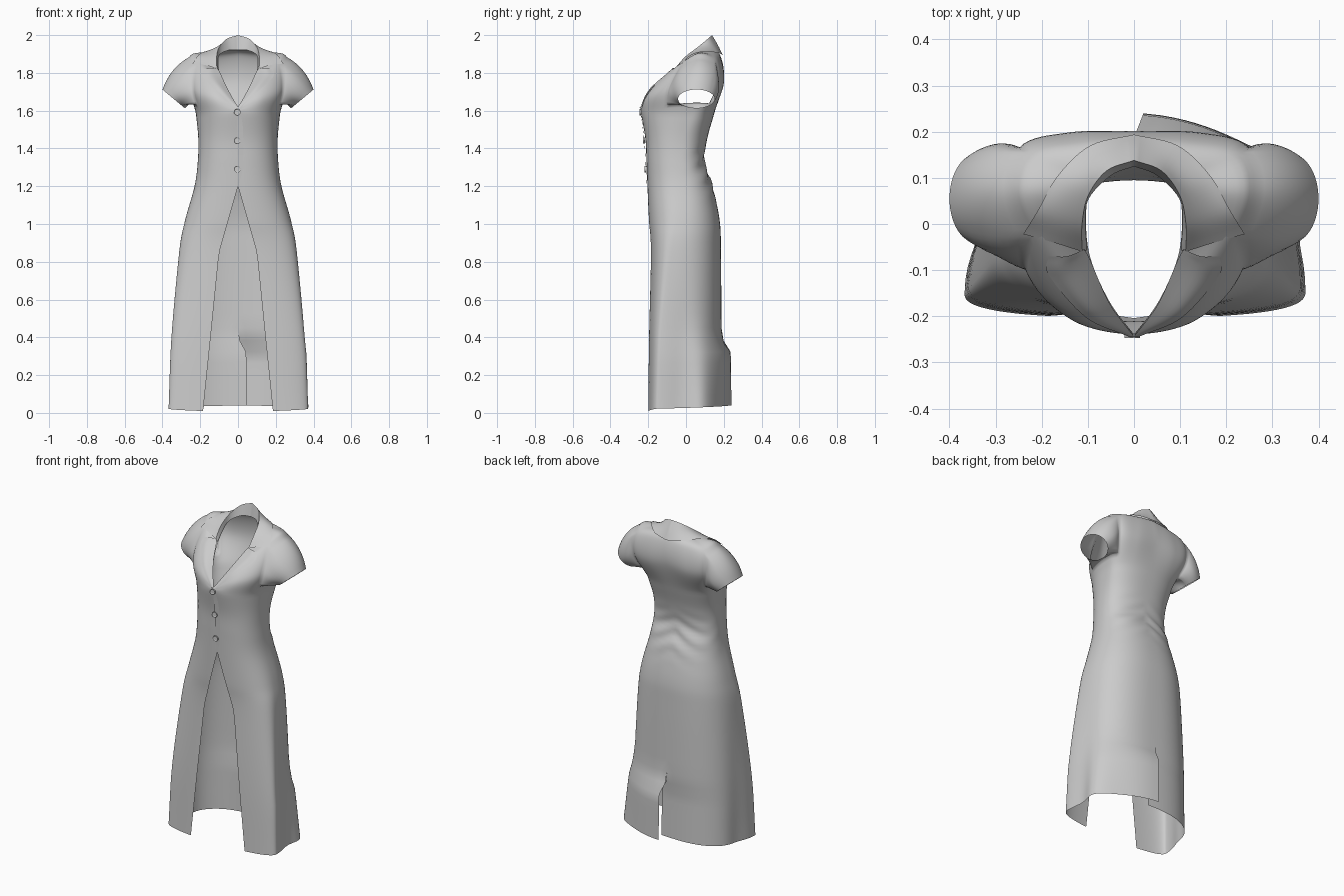
import bpy, bmesh, math
from mathutils import Vector

if "Cube" in bpy.data.objects:
    bpy.data.objects.remove(bpy.data.objects["Cube"])


def spline(pts, u):
    """Catmull-Rom through pts, u in 0..1."""
    pts = [Vector(p) for p in pts]
    p = [2 * pts[0] - pts[1]] + pts + [2 * pts[-1] - pts[-2]]
    f = u * (len(pts) - 1)
    i = min(int(f), len(pts) - 2)
    f -= i
    a, b, c, d = p[i:i + 4]
    return 0.5 * (2 * b + (c - a) * f + (2 * a - 5 * b + 4 * c - d) * f * f
                  + (3 * b - a - 3 * c + d) * f ** 3)


def finish(bm, name):
    bmesh.ops.remove_doubles(bm, verts=bm.verts, dist=0.0006)
    bmesh.ops.recalc_face_normals(bm, faces=bm.faces)
    mesh = bpy.data.meshes.new(name)
    bm.to_mesh(mesh)
    bm.free()
    ob = bpy.data.objects.new(name, mesh)
    bpy.context.collection.objects.link(ob)
    for poly in mesh.polygons:
        poly.use_smooth = True
    return ob


def add_grid(bm, rows, skip=lambda r, c: False):
    vs = [[bm.verts.new(p) for p in row] for row in rows]
    for r in range(len(rows) - 1):
        for c in range(len(rows[0]) - 1):
            if not skip(r, c):
                bm.faces.new((vs[r][c], vs[r][c + 1], vs[r + 1][c + 1], vs[r + 1][c]))
    return vs


# Skirt and waist sections: z, half width, front y, back y, widest y, squareness
SECTIONS = [(0, .368, -.203, .19, -.15, 2.6), (.4, .353, -.198, .188, -.13, 2.6),
            (.85, .312, -.188, .185, -.075, 2.5), (1.02, .280, -.197, .178, -.04, 2.4),
            (1.2, .230, -.204, .14, -.03, 2.4), (1.33, .213, -.209, .098, -.03, 2.4),
            (1.45, .210, -.215, .112, -.02, 2.4), (1.58, .222, -.237, .148, .03, 2.4)]
# Bodice rings from front centre to back centre
BUST = [(0, -.24, 1.605), (.13, -.207, 1.67), (.23, -.11, 1.71), (.265, .05, 1.75),
        (.245, .163, 1.74), (.14, .197, 1.74), (0, .20, 1.76)]
SHOULDER = [(0, -.24, 1.612), (.105, -.165, 1.735), (.205, -.035, 1.843), (.25, .065, 1.893),
            (.225, .15, 1.875), (.115, .177, 1.88), (0, .182, 1.89)]
NECK = [(0, -.24, 1.62), (.055, -.165, 1.71), (.098, -.06, 1.80), (.102, .05, 1.895),
        (.08, .09, 1.92), (.045, .115, 1.93), (0, .13, 1.93)]
COLS, LOW, UP = 48, 44, 8


def gap(z):
    if z >= 1.2:
        return 0
    return .10 * (1.2 - z) / .35 if z > .85 else .10 + .085 * (.85 - z) / .85


def section_point(a, t, side):
    z, rx, yf, yb, yc, n = a
    th0 = math.asin((gap(z) / rx) ** (n / 2))
    th = th0 + (math.pi - th0) * t
    s, c = max(math.sin(th), 0) if t < 1 else 0, math.cos(th)
    x = rx * s ** (2 / n)
    y = yc + ((yf if c > 0 else yb) - yc) * abs(c) ** (2 / n)
    # pinched skirt sides, diagonal waist creases and soft back folds
    low = max(0, 1 - z / .9)
    x -= .018 * low * math.exp(-((y + .02) / .07) ** 2)
    back = max(0, -c)
    crease = math.exp(-((z - 1.27) / .1) ** 2) * min(1, back * 1.5)
    wave = .006 * crease * math.sin(75 * (z + .5 * x + .35 * y))
    y += wave
    x -= wave * s * .6
    # back vent: right panel kicks out, left panel laps under
    f = min(1, max(0, (.4 - z) / .09))
    if side > 0:
        y += .05 * f * t ** 4
        x += .02 * f * t ** 2 + .05 * max(0, 1 - z / .5) * math.exp(-((t - .66) / .12) ** 2)
    else:
        x -= .045 * f * t ** 8
        y -= .015 * f * t ** 6
    z += (.01 + .03 * t) * max(0, 1 - z / .4)
    return Vector((x * side, y, z))


def section_at(u):
    lo = spline([s[:3] for s in SECTIONS], u)
    hi = spline([s[3:] for s in SECTIONS], u)
    return (*lo, *hi)


# Dress body with sleeves
bm = bmesh.new()
C0, C1, R0, R1 = 17, 32, LOW + 3, LOW + 2 * UP - 1
for side in (1, -1):
    rows = [[section_point(section_at(r / LOW), c / COLS, side) for c in range(COLS + 1)]
            for r in range(LOW)]
    upper = [[] for _ in range(3 * UP + 1)]
    for c in range(COLS + 1):
        t = c / COLS
        keys = [section_point(SECTIONS[6], t, side), section_point(SECTIONS[7], t, side)]
        for ring in (BUST, SHOULDER, NECK):
            p = spline(ring, t)
            keys.append(Vector((p.x * side, p.y, p.z)))
        for r in range(3 * UP + 1):
            upper[r].append(spline(keys, (1 + r / UP) / 4))
    rows += upper
    vs = add_grid(bm, rows, lambda r, c: C0 <= c < C1 and R0 <= r < R1)
    # Sleeve lofted from armhole to cuff
    hole = ([vs[R0][c] for c in range(C0, C1)] + [vs[r][C1] for r in range(R0, R1)]
            + [vs[R1][c] for c in range(C1, C0, -1)] + [vs[r][C0] for r in range(R1, R0, -1)])
    srows = []
    for k in range(9):
        u, row = k / 8, []
        for v in hole:
            a = math.atan2(v.co.z - 1.76, v.co.y - .04)
            end = Vector((side * (.34 + .06 * math.sin(a)), .055 + .097 * math.cos(a),
                          1.662 + .05 * math.sin(a)))
            up = max(0, math.sin(a))
            mid = (v.co + end) / 2 + Vector((side * .03 * up, .03 * math.cos(a),
                                             .035 * up + .012 * min(0, math.sin(a)) * -1))
            row.append(v.co * (1 - u) ** 2 + mid * 2 * u * (1 - u) + end * u * u)
        srows.append(row + row[:1])
    add_grid(bm, srows)
finish(bm, "dress_body")


def strip(name, lines, n=24, m=4):
    """Mirrored cloth strip lofted across several edge lines."""
    bm = bmesh.new()
    rows = []
    for i in range(n + 1):
        across = [spline(l, i / n) for l in lines]
        rows.append([spline(across, j / (m * (len(lines) - 1)))
                     for j in range(m * (len(lines) - 1) + 1)])
    add_grid(bm, rows)
    ob = finish(bm, name)
    mod = ob.modifiers.new("mirror", 'MIRROR')
    mod.merge_threshold = .001
    return ob


# Collar stand inside the neck, and the leaf folded over it
FOLD = [(0, .138, 2.0), (.06, .115, 1.98), (.10, .06, 1.935), (.113, -.005, 1.885), (.112, -.06, 1.822)]
strip("collar_stand", [[(0, .125, 1.92), (.05, .105, 1.92), (.098, .055, 1.895),
                        (.105, 0, 1.85), (.10, -.055, 1.80)], FOLD])
strip("collar_leaf", [FOLD,
                      [(0, .17, 1.945), (.075, .142, 1.942), (.132, .085, 1.928), (.16, .015, 1.892), (.175, -.04, 1.842)],
                      [(0, .194, 1.895), (.095, .17, 1.905), (.165, .105, 1.914), (.208, .03, 1.896), (.24, -.022, 1.848)]])

# Lapels turned back along the V neck
strip("lapel", [[(0, -.244, 1.617), (.053, -.172, 1.712), (.095, -.078, 1.801), (.108, -.055, 1.823)],
                [(.006, -.245, 1.615), (.088, -.190, 1.716), (.145, -.107, 1.792), (.145, -.07, 1.826)],
                [(.012, -.244, 1.612), (.105, -.202, 1.70), (.185, -.11, 1.778), (.185, -.07, 1.818)]])

# Placket edge of the overlapping front
bm = bmesh.new()
EDGE = [(.006, -.243, 1.61), (.024, -.231, 1.53), (.028, -.219, 1.42), (.024, -.211, 1.29), (.002, -.206, 1.2)]
add_grid(bm, [[Vector((-.004, p.y - .001, p.z)), p] for p in (spline(EDGE, i / 20) for i in range(21))])
finish(bm, "front_placket")

# Dished buttons
for i, (y, z) in enumerate([(-.242, 1.592), (-.222, 1.442), (-.214, 1.29)]):
    bpy.ops.mesh.primitive_cylinder_add(vertices=24, radius=.017, depth=.01,
                                        location=(-.004, y, z), rotation=(math.pi / 2, 0, 0))
    ob = bpy.context.object
    ob.name = f"button_{i + 1}"
    bm = bmesh.new()
    bm.from_mesh(ob.data)
    cap = max(bm.faces, key=lambda f: f.calc_center_median().z)
    bmesh.ops.inset_region(bm, faces=[cap], thickness=.005, depth=0)
    bmesh.ops.translate(bm, verts=cap.verts, vec=(0, 0, -.003))
    bm.to_mesh(ob.data)
    bm.free()
    bpy.ops.object.shade_smooth_by_angle()
